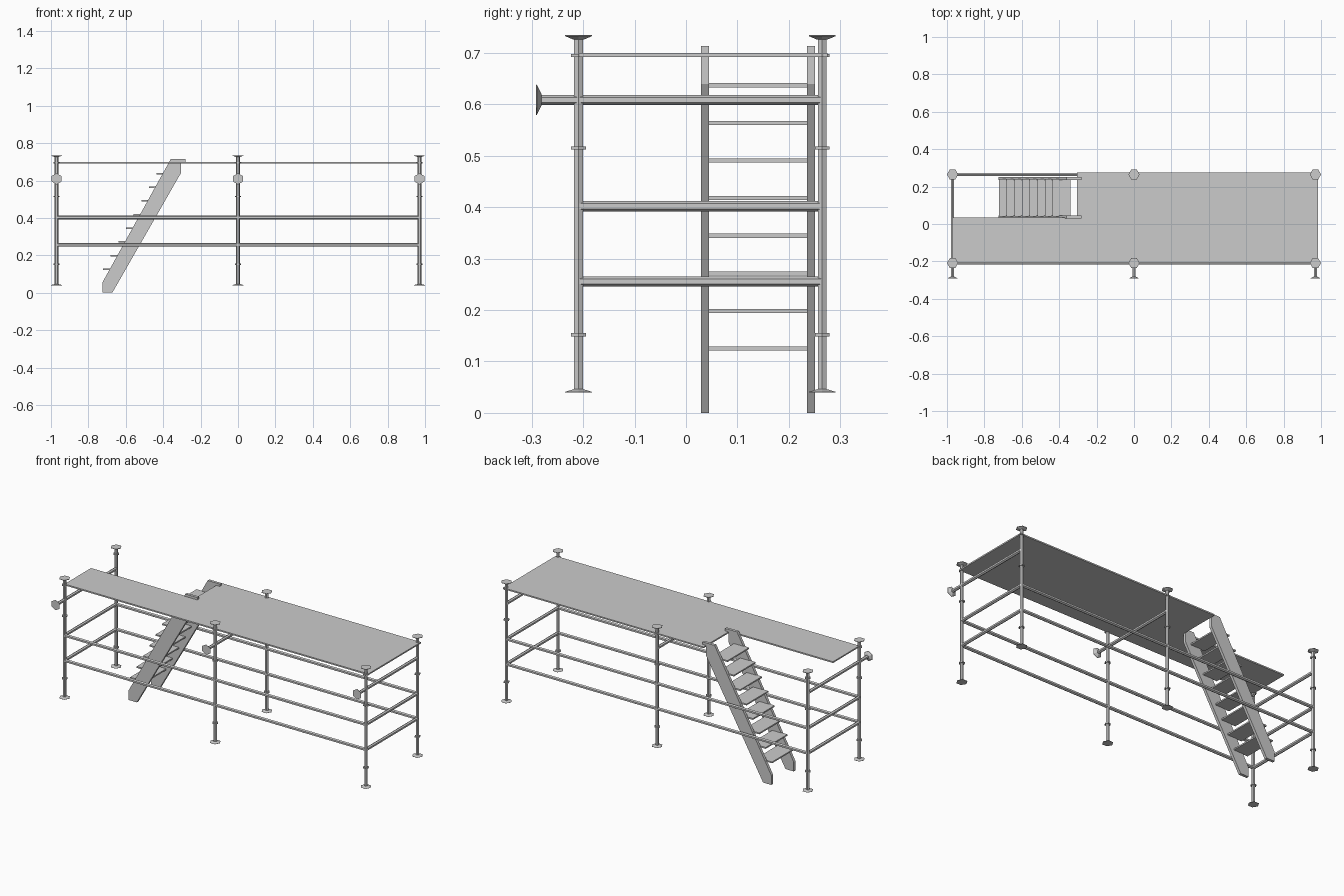
import bpy
from math import cos, sin, pi
from mathutils import Vector

if "Cube" in bpy.data.objects:
    bpy.data.objects.remove(bpy.data.objects["Cube"])

POST_X = (-0.97, 0.0, 0.97)
FRONT, BACK = -0.209, 0.265
X, Y, Z = Vector((1, 0, 0)), Vector((0, 1, 0)), Vector((0, 0, 1))
R = 0.0098


def make(name, verts, faces):
    me = bpy.data.meshes.new(name)
    me.from_pydata(verts, [], faces)
    ob = bpy.data.objects.new(name, me)
    bpy.context.collection.objects.link(ob)
    return ob


def hex_turn(name, base, axis, corner, profile):
    """Six-sided turned solid; profile is (distance along axis, radius)."""
    base, side = Vector(base), axis.cross(corner)
    v = [base + axis * d + (corner * cos(i * pi / 3) + side * sin(i * pi / 3)) * r
         for d, r in profile for i in range(6)]
    n = len(profile)
    f = [(k * 6 + i, k * 6 + (i + 1) % 6, k * 6 + 6 + (i + 1) % 6, k * 6 + 6 + i)
         for k in range(n - 1) for i in range(6)]
    f += [tuple(reversed(range(6))), tuple(range(6 * n - 6, 6 * n))]
    return make(name, v, f)


def prism(name, pts, offset):
    """Extrude a closed outline of 3D points along an offset."""
    n, off = len(pts), Vector(offset)
    v = [Vector(p) for p in pts] + [Vector(p) + off for p in pts]
    f = [tuple(reversed(range(n))), tuple(range(n, 2 * n))]
    f += [(i, (i + 1) % n, n + (i + 1) % n, n + i) for i in range(n)]
    return make(name, v, f)


# posts with flared foot, collars and flared head
post_profile = [(0.040, 0.030), (0.041, 0.030), (0.046, 0.011), (0.046, R)]
for z in (0.152, 0.515, 0.695):
    post_profile += [(z - 0.003, R), (z - 0.003, 0.0165), (z + 0.003, 0.0165), (z + 0.003, R)]
post_profile += [(0.726, R), (0.726, 0.011), (0.733, 0.030), (0.735, 0.030)]
for x in POST_X:
    for y in (FRONT, BACK):
        hex_turn("post", (x, y, 0), Z, X, post_profile)

# upper cross bars with a flared end plate at the front
for x in POST_X:
    hex_turn("upper_cross_bar", (x, -0.292, 0.609), Y, Z,
             [(0, 0.030), (0.002, 0.029), (0.011, 0.011), (0.011, R), (BACK + 0.292, R)])

# lower rails: long sides and both ends
for z in (0.256, 0.402):
    for y in (FRONT, BACK):
        hex_turn("long_rail", (-0.97, y, z), X, Z, [(0, R), (1.94, R)])
    for x in (-0.97, 0.97):
        hex_turn("end_rail", (x, FRONT, z), Y, Z, [(0, R), (BACK - FRONT, R)])

# deck with a stair opening at the back left corner
deck = [(-0.97, -0.209), (0.985, -0.209), (0.985, 0.275),
        (-0.305, 0.275), (-0.305, 0.034), (-0.97, 0.034)]
prism("deck", [(x, y, 0.692) for x, y in deck], (0, 0, 0.008))

# stair stringers
side = [(-0.725, 0), (-0.672, 0), (-0.305, 0.64), (-0.305, 0.70),
        (-0.282, 0.70), (-0.282, 0.714), (-0.36, 0.714), (-0.725, 0.055)]
for y in (0.029, 0.235):
    prism("stair_stringer", [(x, y + 0.016, z) for x, z in side], (0, -0.016, 0))

# stair treads
for i in range(8):
    x, z = -0.722 + i * 0.041, 0.121 + i * 0.0732
    prism("stair_tread", [(x, 0.04, z), (x + 0.095, 0.04, z),
                          (x + 0.095, 0.24, z), (x, 0.24, z)], (0, 0, 0.008))
